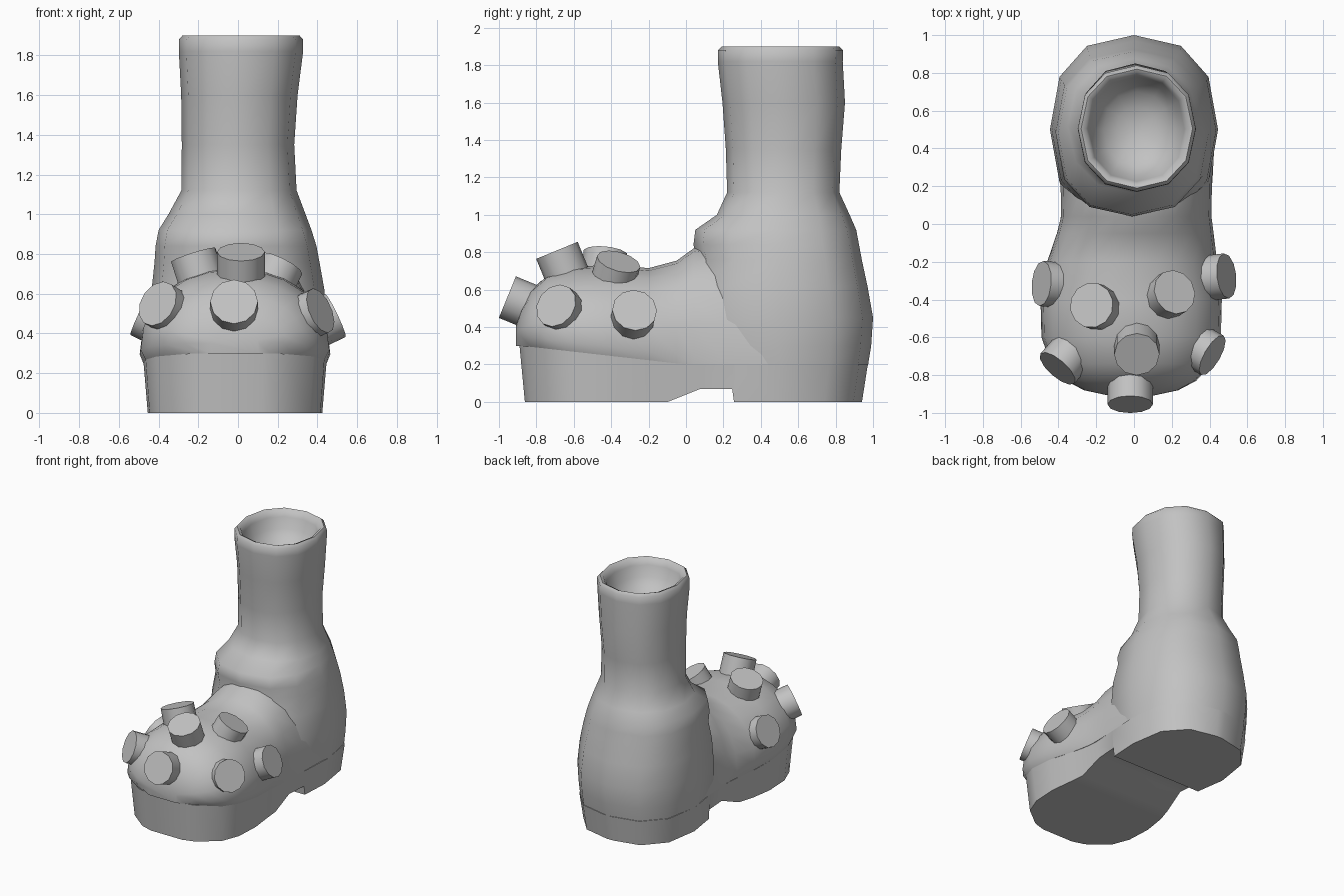
import bpy, bmesh, math
from mathutils import Vector

grey = bpy.data.materials.new("boot_grey")
grey.diffuse_color = (0.54, 0.54, 0.54, 1)


def loft(name, rings, angle=40):
    """Skin a list of equal-length closed rings and cap both ends."""
    bm = bmesh.new()
    rows = [[bm.verts.new(p) for p in r] for r in rings]
    n = len(rows[0])
    for a, b in zip(rows, rows[1:]):
        for i in range(n):
            j = (i + 1) % n
            bm.faces.new((a[i], a[j], b[j], b[i]))
    bm.faces.new(rows[0])
    bm.faces.new(rows[-1])
    bmesh.ops.recalc_face_normals(bm, faces=bm.faces)
    me = bpy.data.meshes.new(name)
    bm.to_mesh(me)
    bm.free()
    ob = bpy.data.objects.new(name, me)
    bpy.context.collection.objects.link(ob)
    me.materials.append(grey)
    bpy.ops.object.select_all(action='DESELECT')
    ob.select_set(True)
    bpy.context.view_layer.objects.active = ob
    bpy.ops.object.shade_smooth_by_angle(angle=math.radians(angle))
    return ob


def lerp(table, y):
    """Piecewise linear lookup in the first two columns of a table."""
    if y <= table[0][0]:
        return table[0][1]
    for a, b in zip(table, table[1:]):
        if y <= b[0]:
            return a[1] + (b[1] - a[1]) * (y - a[0]) / (b[0] - a[0])
    return table[-1][1]


def power(v, e):
    """Signed power, used to square off round sections."""
    return math.copysign(abs(v) ** e, v)


def welt(y):
    """Height of the seam between sole and upper."""
    return lerp([(-0.88, 0.3), (0, 0.2)], y)


def mid(y):
    """Sideways drift of the centre line."""
    return lerp([(-0.25, -0.015), (0, 0.012), (0.25, 0.012), (0.5, 0)], y)


# Sole: stations along y (top y, half width, underside height)
sole = [(-0.89, 0.14, 0), (-0.86, 0.24, 0), (-0.74, 0.395, 0), (-0.6, 0.45, 0),
        (-0.4, 0.46, 0), (-0.22, 0.435, 0), (-0.1, 0.41, 0), (0.08, 0.393, 0.07),
        (0.255, 0.405, 0.07), (0.265, 0.406, 0), (0.5, 0.43, 0), (0.765, 0.388, 0),
        (0.925, 0.243, 0), (0.972, 0.03, 0)]
rings = []
for y, w, zb in sole:
    yb, wb, zt, m = y * 0.968, w * 0.955, welt(y), mid(y)
    rings.append([(m - w, y, zt), (m + w, y, zt), (m + wb, yb, zb), (m - wb, yb, zb)])
loft("sole", rings, 50)

# Foot: arched sections along y (y, half width, top height)
foot = [(-0.908, 0.12, 0.41), (-0.88, 0.25, 0.50), (-0.83, 0.345, 0.595),
        (-0.74, 0.425, 0.675), (-0.6, 0.475, 0.72), (-0.4, 0.48, 0.735),
        (-0.2, 0.45, 0.715), (-0.05, 0.415, 0.755), (0.04, 0.398, 0.82),
        (0.18, 0.40, 0.84), (0.35, 0.41, 0.8), (0.5, 0.42, 0.7)]
rings = []
for y, w, h in foot:
    b, m, wb = welt(y), mid(y), min(w, lerp(sole, y))
    ring = [(m - wb, y, b)]
    for k in range(13):
        a = math.pi * (1 - k / 12)
        x, s = power(math.cos(a), 0.95) * w, max(math.sin(a), 0) ** 0.93
        ring.append((m + x, y, b + 0.05 + (h - b - 0.05) * s))
    ring.append((m + wb, y, b))
    rings.append(ring)
loft("foot", rings)

# Heel, ankle, shaft, rolled lip and hollow: (z, centre x, half width, front y, back y)
leg = [(0.195, 0, 0.43, 0.03, 0.973), (0.3, 0, 0.44, 0.0, 0.99),
       (0.45, 0, 0.445, 0.0, 1.0), (0.62, 0, 0.435, 0.02, 0.97),
       (0.76, -0.005, 0.415, 0.06, 0.94), (0.84, -0.01, 0.405, 0.04, 0.925),
       (0.92, -0.015, 0.385, 0.05, 0.91), (1.0, -0.005, 0.345, 0.165, 0.875),
       (1.12, 0.005, 0.29, 0.22, 0.82), (1.35, 0, 0.283, 0.213, 0.83),
       (1.6, 0.007, 0.293, 0.195, 0.85), (1.82, 0.015, 0.313, 0.17, 0.838),
       (1.88, 0.015, 0.312, 0.172, 0.84), (1.9, 0.015, 0.295, 0.19, 0.82),
       (1.89, 0.015, 0.27, 0.21, 0.80), (1.85, 0.014, 0.253, 0.225, 0.78),
       (1.77, 0.014, 0.225, 0.255, 0.75), (1.71, 0.014, 0.175, 0.305, 0.7),
       (1.67, 0.014, 0.105, 0.385, 0.62), (1.655, 0.014, 0.03, 0.475, 0.54)]
rings = []
for z, cx, hx, yf, yb in leg:
    e = 0.84 if z < 0.95 else 0.9
    rings.append([])
    for k in range(12):
        c, s = math.cos(k * math.pi / 6), math.sin(k * math.pi / 6)
        rings[-1].append((cx + hx * power(c, e),
                          (yf + yb) / 2 + (yb - yf) / 2 * power(s, e), z))
loft("heel_and_shaft", rings, 60)

# Studs: (cap centre, outward direction)
studs = [((-0.02, -0.955, 0.56), (0, -0.926, 0.38)),
         ((0.015, -0.69, 0.81), (0, -0.38, 0.926)),
         ((-0.225, -0.43, 0.795), (-0.3, 0.1, 0.94)),
         ((0.215, -0.36, 0.75), (0.42, 0.25, 0.86)),
         ((-0.405, -0.765, 0.55), (-0.62, -0.71, 0.38)),
         ((0.415, -0.695, 0.515), (0.82, -0.47, 0.36)),
         ((0.49, -0.275, 0.49), (0.88, 0.1, 0.42)),
         ((-0.49, -0.315, 0.50), (-0.88, 0.08, 0.42))]
for i, (cap, d) in enumerate(studs):
    cap, d = Vector(cap), Vector(d).normalized()
    q = d.to_track_quat('Z', 'Y')
    disc = [q @ Vector((0.12 * math.cos(k * math.pi / 6), 0.12 * math.sin(k * math.pi / 6), 0))
            for k in range(12)]
    loft(f"stud_{i + 1}", [[cap - d * 0.18 + p for p in disc], [cap + p for p in disc]])
